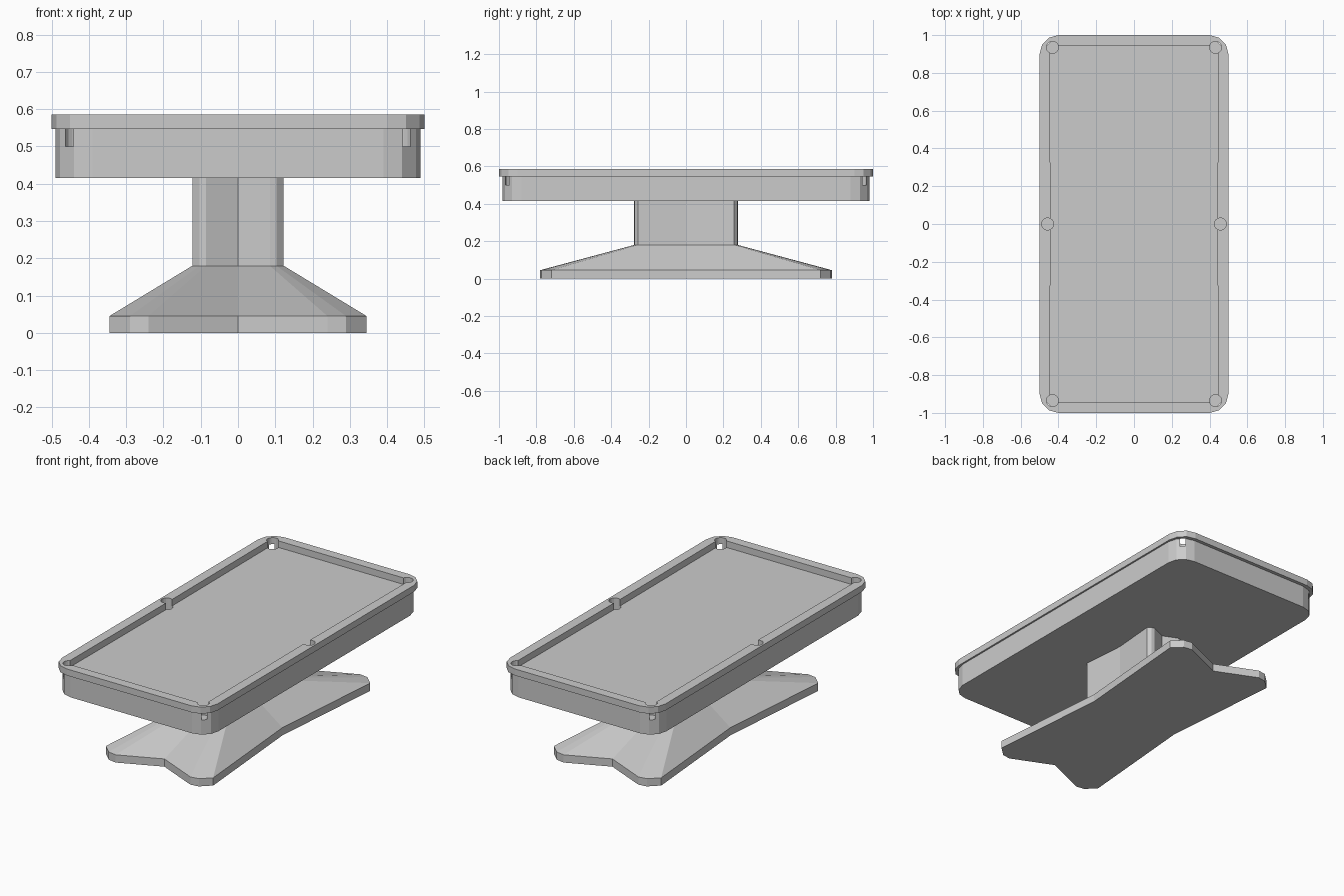
import bpy, bmesh
from math import sin, cos, pi

if "Cube" in bpy.data.objects:
    bpy.data.objects.remove(bpy.data.objects["Cube"])


def new_object(name, bm):
    bmesh.ops.recalc_face_normals(bm, faces=bm.faces)
    mesh = bpy.data.meshes.new(name)
    bm.to_mesh(mesh)
    bm.free()
    obj = bpy.data.objects.new(name, mesh)
    bpy.context.collection.objects.link(obj)
    return obj


def loft(bm, outline, levels):
    """Stack scaled copies of an outline; levels are (z, scale)."""
    rings = [[bm.verts.new((x * s, y * s, z)) for x, y in outline] for z, s in levels]
    n = len(outline)
    for a, b in zip(rings, rings[1:]):
        for i in range(n):
            j = (i + 1) % n
            bm.faces.new((a[i], a[j], b[j], b[i]))
    bm.faces.new(rings[0][::-1])
    bm.faces.new(rings[-1])


def prism(name, outline, levels):
    bm = bmesh.new()
    loft(bm, outline, levels)
    return new_object(name, bm)


def rounded_rect(hx, hy, r, seg=3):
    pts = []
    for q, (sx, sy) in enumerate([(1, 1), (-1, 1), (-1, -1), (1, -1)]):
        for k in range(seg + 1):
            a = (q + k / seg) * pi / 2
            pts.append((sx * (hx - r) + r * cos(a), sy * (hy - r) + r * sin(a)))
    return pts


def cut(obj, cutter):
    mod = obj.modifiers.new("cut", 'BOOLEAN')
    mod.operation = 'DIFFERENCE'
    mod.solver = 'EXACT'
    mod.object = cutter
    cutter.hide_render = True
    cutter.hide_set(True)


# Table body (its top is the playing bed) and overhanging rail
body = prism("table_body", rounded_rect(0.49, 0.98, 0.1), [(0.415, 1), (0.547, 1)])
rail = prism("rail", rounded_rect(0.5, 1.0, 0.1), [(0.547, 1), (0.585, 1)])

# Opening inside the rail, very slightly bowed along the long sides
opening = [(0.442, 0), (0.446, 0.945), (-0.446, 0.945),
           (-0.442, 0), (-0.446, -0.945), (0.446, -0.945)]
bed_cutter = prism("bed_cutter", opening, [(0.5, 1), (0.65, 1)])

# Six round pockets
bm = bmesh.new()
for cx, cy in [(0.432, 0.935), (0.457, 0), (0.432, -0.935)]:
    for side in (-1, 1):
        circle = [(side * cx + 0.032 * cos(i * pi / 8), cy + 0.032 * sin(i * pi / 8))
                  for i in range(16)]
        loft(bm, circle, [(0.5, 1), (0.65, 1)])
pocket_cutter = new_object("pocket_cutter", bm)

cut(rail, bed_cutter)
cut(rail, pocket_cutter)
cut(body, pocket_cutter)

# Pedestal: one four-lobed outline for floor plate, sloped foot and column
quarter = [(0.285, 0), (0.345, 0.72), (0.29, 0.772), (0.24, 0.78), (0, 0.675)]
upper = quarter + [(-x, y) for x, y in quarter[-2::-1]]
foot_outline = upper + [(-x, -y) for x, y in upper[1:-1]]
prism("pedestal", foot_outline, [(0, 1), (0.045, 1), (0.18, 0.355), (0.415, 0.355)])
